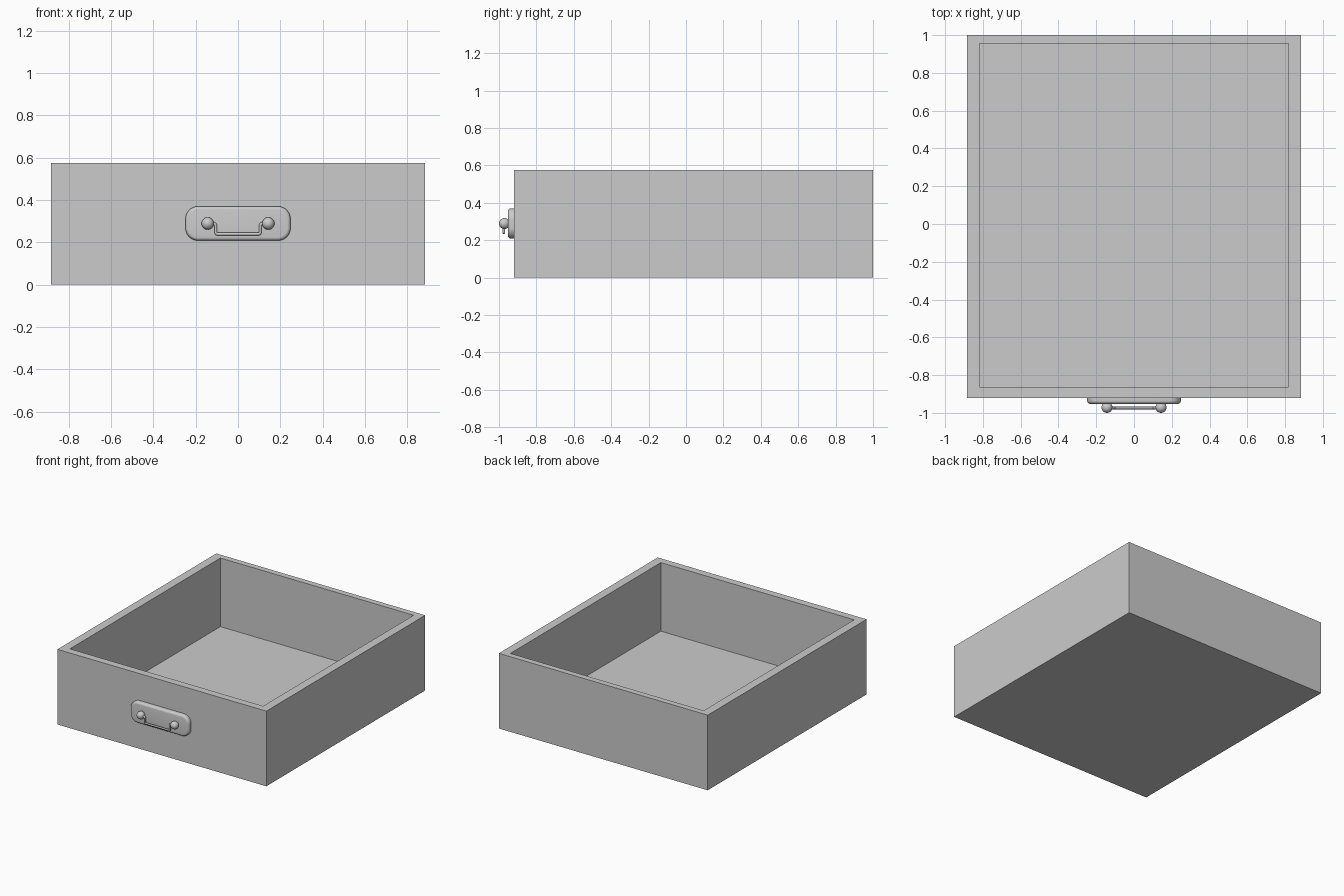
import bpy, bmesh
from math import sin, cos, pi
from mathutils import Matrix, Vector

if "Cube" in bpy.data.objects:
    bpy.data.objects.remove(bpy.data.objects["Cube"])

HX, Y0, Y1, H = 0.884, -0.92, 1.0, 0.575   # drawer outer size
ZC = 0.289                                  # handle centre height


def finish(name, bm, smooth=False):
    bmesh.ops.recalc_face_normals(bm, faces=bm.faces)
    me = bpy.data.meshes.new(name)
    bm.to_mesh(me)
    bm.free()
    ob = bpy.data.objects.new(name, me)
    bpy.context.collection.objects.link(ob)
    if smooth:
        bpy.ops.object.select_all(action='DESELECT')
        ob.select_set(True)
        bpy.context.view_layer.objects.active = ob
        bpy.ops.object.shade_smooth_by_angle(angle=0.7)
    return ob


# Drawer box: solid block with the top inset and pushed down to the floor
bm = bmesh.new()
bmesh.ops.create_cube(bm, size=1, matrix=Matrix.Translation((0, (Y0 + Y1) / 2, H / 2))
                      @ Matrix.Diagonal((2 * HX, Y1 - Y0, H, 1)))
top = max(bm.faces, key=lambda f: f.calc_center_median().z)
bmesh.ops.inset_individual(bm, faces=[top], thickness=0.05)
for v in top.verts:
    v.co.x = 0.818 if v.co.x > 0 else -0.818
    v.co.y = 0.955 if v.co.y > 0 else -0.864
floor = bmesh.ops.extrude_face_region(bm, geom=[top])['geom']
for v in floor:
    if isinstance(v, bmesh.types.BMVert):
        v.co.z = 0.05
if top.is_valid:
    bmesh.ops.delete(bm, geom=[top], context='FACES_ONLY')
finish("drawer_box", bm)

# Back plate: rounded rectangle extruded forward, front edge rounded over
bm = bmesh.new()
hw, hh, r, n = 0.248, 0.081, 0.06, 10
ring = []
for k, (sx, sz) in enumerate([(1, 1), (-1, 1), (-1, -1), (1, -1)]):
    for i in range(n + 1):
        a = (k + i / n) * pi / 2
        ring.append(bm.verts.new((sx * (hw - r) + r * cos(a), Y0 + 0.001,
                                  ZC + sz * (hh - r) + r * sin(a))))
base = bm.faces.new(ring)
ext = bmesh.ops.extrude_face_region(bm, geom=[base], use_keep_orig=True)['geom']
for v in ext:
    if isinstance(v, bmesh.types.BMVert):
        v.co.y = -0.952
front = [f for f in ext if isinstance(f, bmesh.types.BMFace)][0]
bmesh.ops.bevel(bm, geom=list(front.edges), offset=0.016, segments=5,
                profile=0.5, affect='EDGES')
finish("handle_plate", bm, True)

# Ball mounts, one on each side
for side, s in (("left", -1), ("right", 1)):
    bm = bmesh.new()
    bmesh.ops.create_uvsphere(bm, u_segments=32, v_segments=16, radius=0.029,
                              matrix=Matrix.Translation((s * 0.143, -0.971, ZC)))
    finish(f"handle_ball_{side}", bm, True)

# Bail handle: bent round wire between the balls
half = [(0.143, ZC), (0.114, ZC), (0.108, ZC - 0.003), (0.105, ZC - 0.009),
        (0.105, 0.246), (0.103, 0.241), (0.098, 0.239)]
path = half + [(-x, z) for x, z in reversed(half)]
cu = bpy.data.curves.new("handle_bail", 'CURVE')
cu.dimensions = '3D'
cu.bevel_depth = 0.007
cu.bevel_resolution = 3
cu.use_fill_caps = True
sp = cu.splines.new('POLY')
sp.points.add(len(path) - 1)
for p, (x, z) in zip(sp.points, path):
    p.co = (x, -0.974, z, 1)
bail = bpy.data.objects.new("handle_bail", cu)
bpy.context.collection.objects.link(bail)
